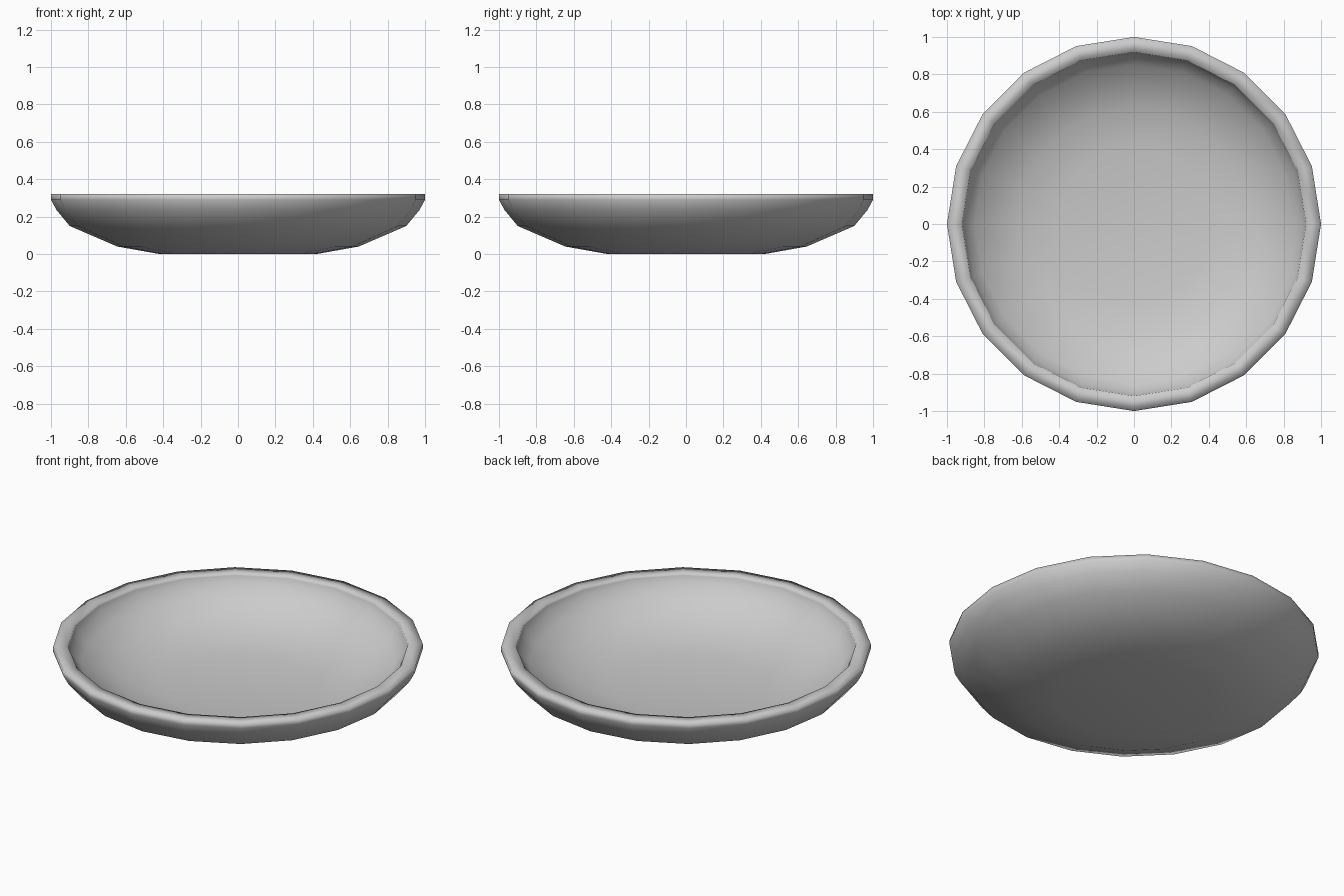
import bpy, bmesh, math

if "Cube" in bpy.data.objects:
    bpy.data.objects.remove(bpy.data.objects["Cube"])

SIDES = 20

# Cross-section (radius, height): outer wall, flat rim, sloping inner wall
profile = [(0.42, 0.0), (0.645, 0.04), (0.90, 0.15), (0.97, 0.235),
           (1.0, 0.29), (1.0, 0.32),
           (0.92, 0.32), (0.918, 0.31), (0.90, 0.28), (0.852, 0.214),
           (0.622, 0.117), (0.413, 0.08)]

bm = bmesh.new()
rings = []
for r, z in profile:
    rings.append([bm.verts.new((r * math.cos(2 * math.pi * i / SIDES),
                                r * math.sin(2 * math.pi * i / SIDES), z))
                  for i in range(SIDES)])

# Walls between neighbouring rings
for a, b in zip(rings, rings[1:]):
    for i in range(SIDES):
        j = (i + 1) % SIDES
        bm.faces.new((a[i], a[j], b[j], b[i]))

# Underside and inner floor
bm.faces.new(rings[0][::-1])
bm.faces.new(rings[-1])
bmesh.ops.recalc_face_normals(bm, faces=bm.faces)

mesh = bpy.data.meshes.new("shallow_bowl")
bm.to_mesh(mesh)
bm.free()
for p in mesh.polygons:
    p.use_smooth = True
bowl = bpy.data.objects.new("shallow_bowl", mesh)
bpy.context.collection.objects.link(bowl)
